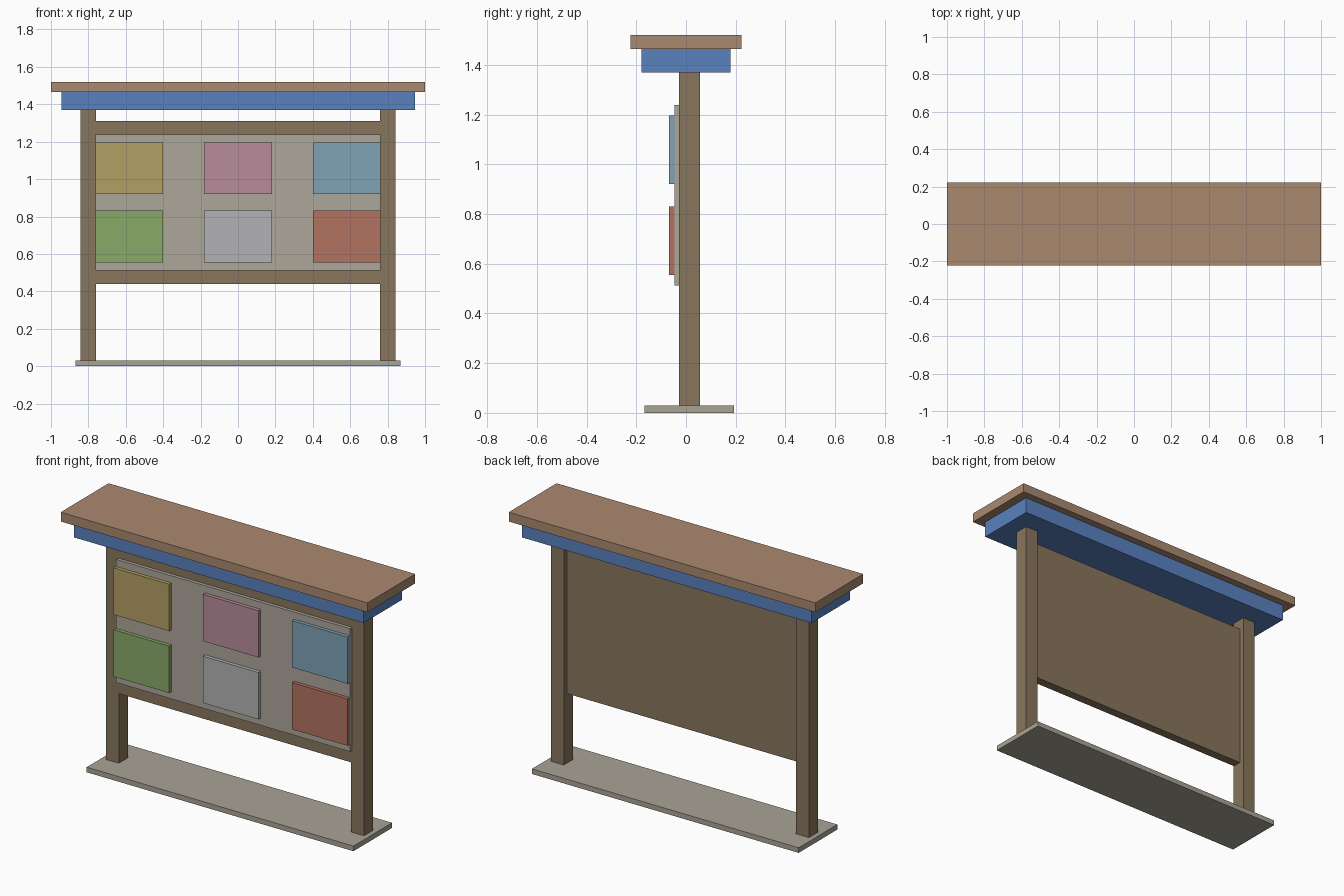
import bpy

if "Cube" in bpy.data.objects:
    bpy.data.objects.remove(bpy.data.objects["Cube"])


def material(name, rgb):
    m = bpy.data.materials.new(name)
    m.diffuse_color = (*rgb, 1.0)
    m.use_nodes = True
    m.node_tree.nodes["Principled BSDF"].inputs["Base Color"].default_value = m.diffuse_color
    return m


def box(name, x, y, z, mat):
    """Box from (min, max) ranges along each axis."""
    size = [r[1] - r[0] for r in (x, y, z)]
    centre = [(r[0] + r[1]) / 2 for r in (x, y, z)]
    bpy.ops.mesh.primitive_cube_add(size=1, location=centre)
    ob = bpy.context.object
    ob.name = name
    ob.scale = size
    bpy.ops.object.transform_apply(location=False, rotation=False, scale=True)
    ob.data.materials.append(mat)
    return ob


wood = material("dark_wood", (0.25, 0.18, 0.11))
roof_mat = material("roof_wood", (0.40, 0.25, 0.16))
blue = material("blue_paint", (0.10, 0.22, 0.52))
stone = material("stone", (0.40, 0.37, 0.30))
pinboard = material("pinboard", (0.42, 0.39, 0.33))

# Base plate
box("base", (-0.87, 0.87), (-0.167, 0.193), (0, 0.03), stone)

# Posts
for side, s in (("left", -1), ("right", 1)):
    box(side + "_post", (s * 0.80 - 0.042, s * 0.80 + 0.042), (-0.028, 0.056), (0.001, 1.37), wood)

# Backing board and raised pin panel
box("backing_board", (-0.76, 0.76), (-0.027, 0.026), (0.44, 1.31), wood)
box("pin_panel", (-0.763, 0.763), (-0.047, -0.027), (0.512, 1.238), pinboard)

# Canopy beam and roof
box("canopy_beam", (-0.945, 0.945), (-0.18, 0.18), (1.37, 1.465), blue)
box("roof", (-1, 1), (-0.223, 0.223), (1.465, 1.52), roof_mat)

# Notices: two rows of three
rows = [
    (1.058, [("yellow", (0.45, 0.35, 0.13)), ("pink", (0.48, 0.26, 0.33)), ("light_blue", (0.22, 0.36, 0.47))]),
    (0.693, [("green", (0.25, 0.40, 0.14)), ("white", (0.45, 0.45, 0.46)), ("red", (0.45, 0.17, 0.12))]),
]
for z, notices in rows:
    for x, (colour, rgb) in zip((-0.582, 0, 0.582), notices):
        box(colour + "_notice", (x - 0.181, x + 0.181), (-0.068, -0.047),
            (z - 0.138, z + 0.138), material(colour + "_paper", rgb))
